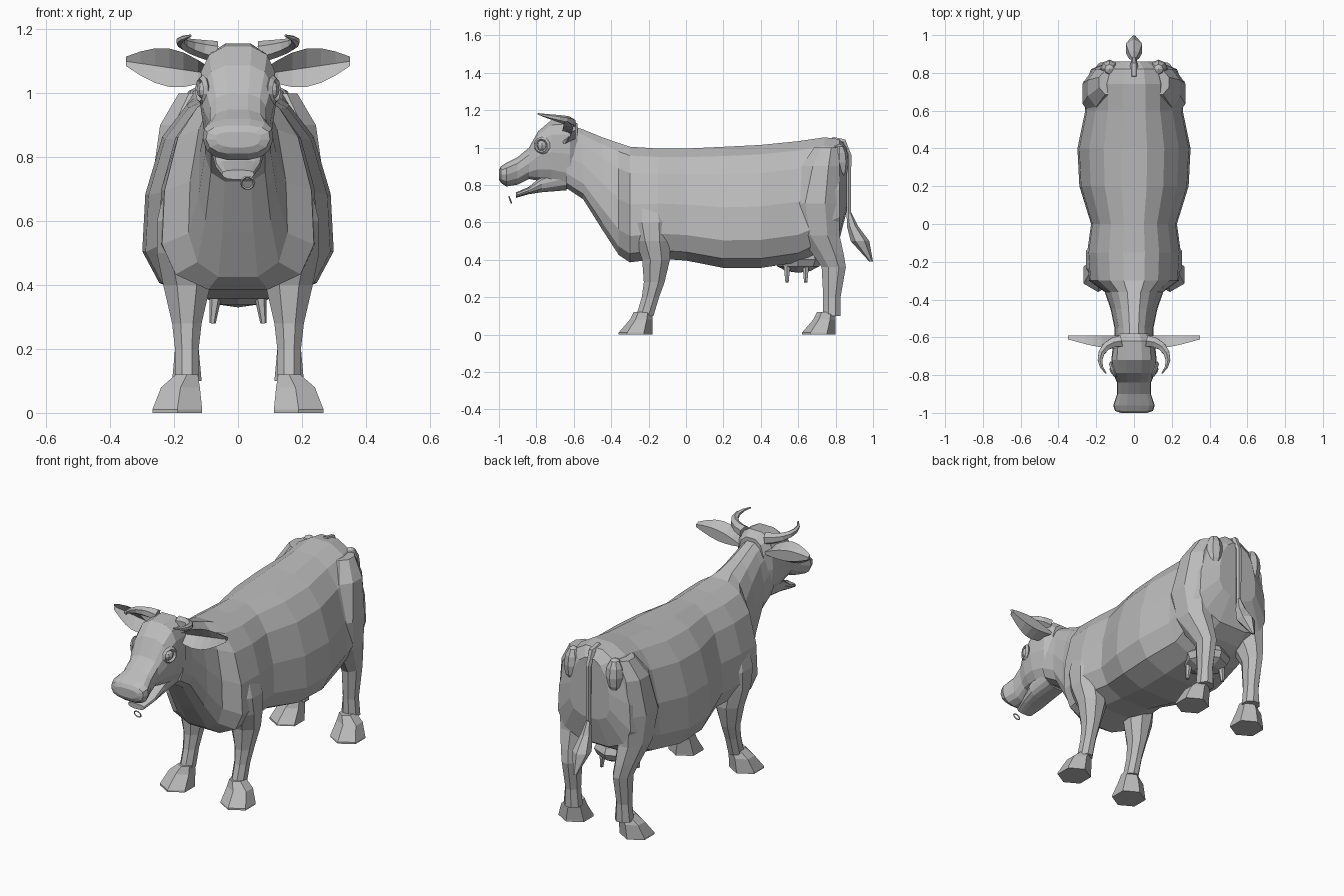
import bpy, bmesh, math
from mathutils import Vector

if "Cube" in bpy.data.objects:
    bpy.data.objects.remove(bpy.data.objects["Cube"], do_unlink=True)

GREY = (.5, .5, .5, 1)
grey = bpy.data.materials.new("plain_grey")
grey.use_nodes = True
grey.diffuse_color = GREY
grey.node_tree.nodes["Principled BSDF"].inputs["Base Color"].default_value = GREY


def finish(bm, name):
    bmesh.ops.recalc_face_normals(bm, faces=bm.faces)
    mesh = bpy.data.meshes.new(name)
    bm.to_mesh(mesh)
    bm.free()
    mesh.materials.append(grey)
    bpy.context.collection.objects.link(bpy.data.objects.new(name, mesh))


def loft(name, rings, side=1):
    """Skin a row of closed rings and cap both ends."""
    bm = bmesh.new()
    rows = [[bm.verts.new((x * side, y, z)) for x, y, z in ring] for ring in rings]
    count = len(rows[0])
    for near, far in zip(rows, rows[1:]):
        for i in range(count):
            j = (i + 1) % count
            bm.faces.new((near[i], near[j], far[j], far[i]))
    bm.faces.new(rows[0])
    bm.faces.new(rows[-1])
    finish(bm, name)


def circle(count):
    angles = [(i + .5) * math.tau / count for i in range(count)]
    return [(math.cos(a), math.sin(a)) for a in angles]


def boxy(value):
    """Push a sine towards its extremes, for a rounded-box section."""
    return math.copysign(abs(value) ** .75, value)


def trunk(name, stations, lean, sides=14):
    """Rounded-box sections along y; lean widens the lower or upper half."""
    rings = []
    for y, low, high, wide in stations:
        middle, tall = (low + high) / 2, (high - low) / 2
        rings.append([(wide * boxy(s) * (1 - lean * c), y, middle + tall * boxy(c))
                      for c, s in circle(sides)])
    loft(name, rings)


def column(name, stations, side=1, sides=8):
    """Upright limb: stations are x, y, z, half width, half depth."""
    loft(name, [[(x + wide * c, y + deep * s, z) for c, s in circle(sides)]
                for x, y, z, wide, deep in stations], side)


def tube(name, path, radii, across, side=1, sides=6):
    """Tapered tube following a path; across is never parallel to it."""
    points = [Vector(p) for p in path]
    rings = []
    for i, (point, radius) in enumerate(zip(points, radii)):
        along = points[min(i + 1, len(points) - 1)] - points[max(i - 1, 0)]
        wide = along.cross(Vector(across)).normalized()
        deep = along.normalized().cross(wide)
        rings.append([point + (wide * c + deep * s) * radius for c, s in circle(sides)])
    loft(name, rings, side)


def ball(name, centre, size, side=1):
    bm = bmesh.new()
    bmesh.ops.create_uvsphere(bm, u_segments=8, v_segments=6, radius=1)
    for v in bm.verts:
        v.co = [c + s * k for c, s, k in zip(centre, size, v.co)]
        v.co.x *= side
    finish(bm, name)


def hoop(name, centre, radius, thickness, turn):
    bpy.ops.mesh.primitive_torus_add(
        major_segments=10, minor_segments=4, major_radius=radius,
        minor_radius=thickness, location=centre, rotation=turn)
    bpy.context.object.name = name
    bpy.context.object.data.materials.append(grey)


def hoof(name, ankle, side):
    """Splayed hoof that reaches forward of the ankle."""
    column(name, [(.16, ankle, .12, .04, .05),
                  (.18, ankle - .01, .08, .07, .06),
                  (.19, ankle - .04, .01, .09, .09),
                  (.19, ankle - .04, 0, .09, .09)], side, sides=6)


X, Z = (1, 0, 0), (0, 0, 1)

# Barrel, rump, chest and neck
trunk("body", [
    (.86, .66, 1, .12), (.82, .5, 1.05, .22), (.74, .45, 1.06, .25), (.6, .38, 1.04, .25),
    (.4, .35, 1.02, .29), (.2, .35, 1.01, .28), (0, .39, 1, .22), (-.15, .4, 1, .24),
    (-.3, .38, 1.01, .23), (-.36, .42, 1.03, .15), (-.45, .56, 1.06, .12),
    (-.55, .72, 1.1, .1), (-.64, .78, 1.13, .1)], lean=.27)

# Head from poll to muzzle, with a slightly open mouth
trunk("head", [
    (-.58, .78, 1.13, .08), (-.62, .77, 1.16, .11), (-.72, .8, 1.15, .12),
    (-.79, .82, 1.09, .11), (-.84, .83, 1, .09), (-.9, .8, .95, .09),
    (-.96, .79, .92, .11), (-.99, .81, .9, .1), (-1, .83, .88, .07)], lean=-.1)
trunk("lower_jaw", [
    (-.64, .77, .9, .08), (-.77, .76, .85, .08), (-.84, .75, .79, .07),
    (-.91, .73, .76, .05)], lean=-.1)
hoop("nose_ring", (.03, -.94, .72), .02, .004, turn=(math.radians(110), 0, 0))

# Tail, tuft and udder
tube("tail", [(0, .78, 1.04), (0, .84, 1.03), (0, .87, .96), (0, .87, .62)],
     [.02, .02, .016, .014], X)
column("tail_tuft", [(0, .87, .66, .01, .01), (0, .89, .58, .03, .03),
                     (0, .93, .5, .05, .05), (0, .99, .39, .01, .01)], sides=6)
ball("udder", (0, .6, .4), (.13, .13, .07))

for side, word in ((1, "left"), (-1, "right")):
    # Front leg
    column(word + "_front_leg", [
        (.15, -.2, .8, .06, .08), (.18, -.19, .6, .08, .12), (.18, -.18, .5, .08, .1),
        (.16, -.16, .4, .08, .08), (.16, -.17, .28, .05, .06), (.16, -.19, .2, .04, .05),
        (.16, -.22, .1, .04, .05)], side)
    hoof(word + "_front_hoof", -.23, side)

    # Thigh, hock and hind leg
    column(word + "_hind_leg", [
        (.13, .75, 1, .06, .07), (.17, .72, .9, .08, .11), (.18, .69, .7, .1, .14),
        (.18, .71, .53, .08, .12), (.17, .76, .43, .06, .09), (.16, .79, .36, .05, .07),
        (.16, .78, .2, .04, .05), (.16, .78, .1, .05, .05)], side)
    hoof(word + "_hind_hoof", .75, side)
    ball(word + "_pin_bone", (.13, .82, .92), (.05, .05, .1), side)

    # Teats
    for place, y in (("front", .54), ("back", .64)):
        tube(word + "_" + place + "_teat", [(.07, y, .37), (.08, y, .28)], [.02, .01], X, side)

    # Horn sweeping outward, then forward to a point
    steps = [i / 6 for i in range(7)]
    sweep = [t * math.pi * .75 for t in steps]
    tube(word + "_horn",
         [(.07 + .11 * math.sin(a), -.72 + .1 * math.cos(a), 1.13 + .05 * t)
          for t, a in zip(steps, sweep)],
         [.034 - .03 * t for t in steps], Z, side)

    # Leaf-shaped ear, cupped at the front and tapering to the tip
    ear = []
    for t in steps:
        x, z = .08 + .27 * t, 1.06 + .04 * t
        half = .015 + .045 * math.sin(math.pi * t)
        rim = -.61 - .05 * math.cos(t * math.pi / 2)
        ear.append([(x, rim, z + half), (x, -.59, z + half / 2), (x, -.59, z - half / 2),
                    (x, rim, z - half), (x, -.605, z)])
    loft(word + "_ear", ear, side)

    # Eye, its lids and the nostril
    ball(word + "_eye", (.1, -.77, 1.01), (.03, .03, .03), side)
    hoop(word + "_eyelids", (side * .11, -.77, 1.01), .036, .012,
         turn=(0, math.radians(90), side * math.radians(-20)))
    ball(word + "_nostril", (.08, -.95, .88), (.02, .02, .01), side)
